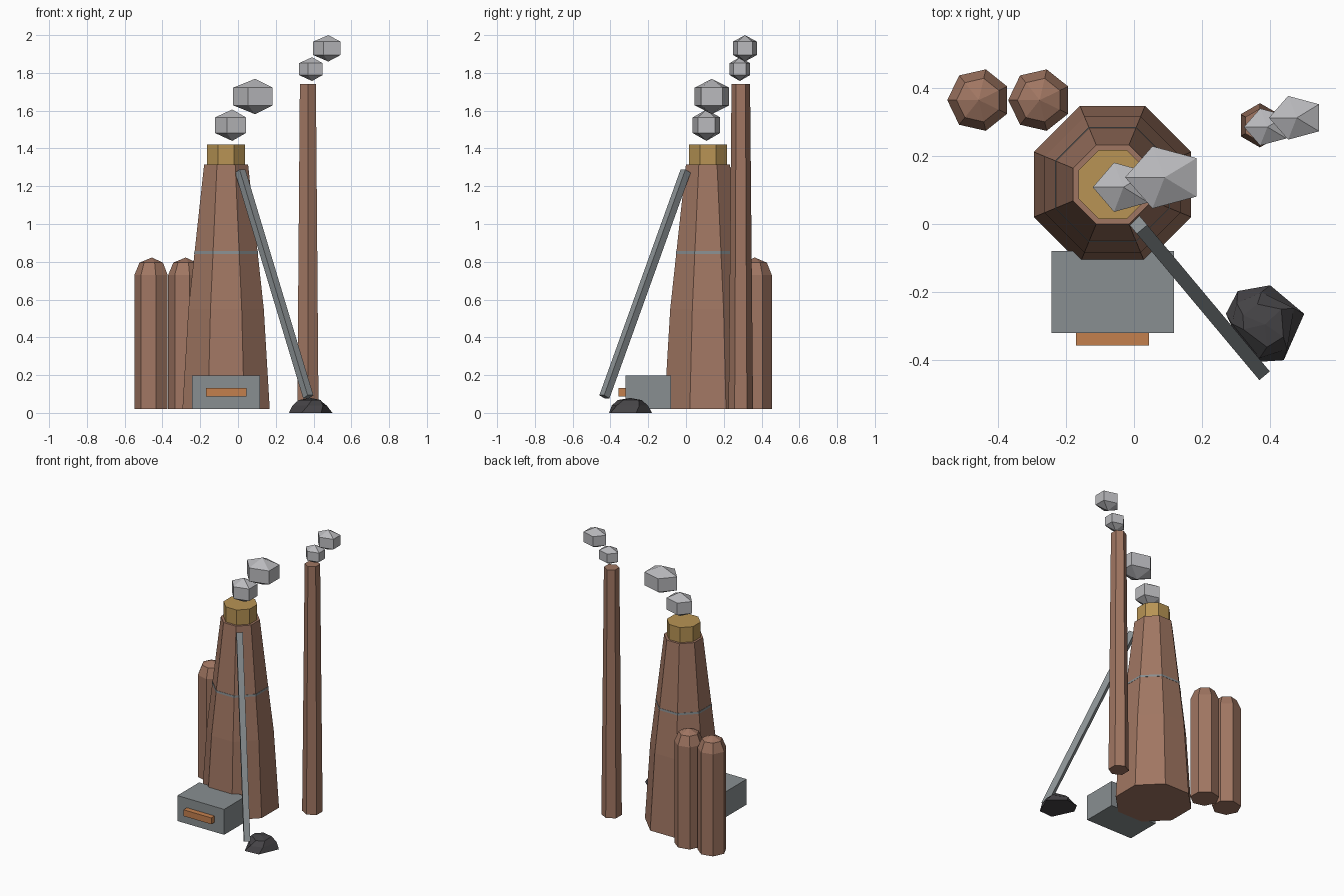
import bpy, math
from mathutils import Vector, Matrix

if "Cube" in bpy.data.objects:
    bpy.data.objects.remove(bpy.data.objects["Cube"])


def material(name, rgb):
    m = bpy.data.materials.new(name)
    m.diffuse_color = (*rgb, 1)
    m.use_nodes = True
    m.node_tree.nodes["Principled BSDF"].inputs["Base Color"].default_value = m.diffuse_color
    return m


BRICK = material("brick_brown", (0.352, 0.181, 0.122))
BRASS = material("brass", (0.479, 0.296, 0.089))
STEEL = material("steel_grey", (0.25, 0.275, 0.285))
GLOW = material("molten_orange", (0.552, 0.216, 0.076))
SMOKE = material("smoke_grey", (0.49, 0.49, 0.51))
COAL = material("coal_black", (0.06, 0.057, 0.062))


def make(name, verts, faces, mat):
    me = bpy.data.meshes.new(name)
    me.from_pydata(verts, [], faces)
    me.materials.append(mat)
    ob = bpy.data.objects.new(name, me)
    bpy.context.collection.objects.link(ob)
    return ob


def loft(name, rings, mat):
    """Skin equal-sized vertex rings from bottom to top; one-point rings make a tip."""
    verts, faces, starts = [], [], []
    for r in rings:
        starts.append(len(verts))
        verts += r
    n = max(len(r) for r in rings)
    for k in range(len(rings) - 1):
        a, b = starts[k], starts[k + 1]
        for i in range(n):
            j = (i + 1) % n
            if len(rings[k]) == 1:
                faces.append((a, b + j, b + i))
            elif len(rings[k + 1]) == 1:
                faces.append((a + i, a + j, b))
            else:
                faces.append((a + i, a + j, b + j, b + i))
    if len(rings[0]) > 1:
        faces.append(tuple(reversed(range(n))))
    if len(rings[-1]) > 1:
        faces.append(tuple(starts[-1] + i for i in range(n)))
    return make(name, verts, faces, mat)


def lathe(name, x, y, profile, sides, phase, mat, sx=1.0):
    """Turn (radius, z) profile points around a vertical axis."""
    rings = []
    for r, z in profile:
        if r == 0:
            rings.append([(x, y, z)])
            continue
        angles = [math.radians(phase) + math.tau * i / sides for i in range(sides)]
        rings.append([(x + r * sx * math.cos(a), y + r * math.sin(a), z) for a in angles])
    return loft(name, rings, mat)


def box(name, lo, hi, mat):
    (x0, y0, z0), (x1, y1, z1) = lo, hi
    rings = [[(x0, y0, z), (x1, y0, z), (x1, y1, z), (x0, y1, z)] for z in (z0, z1)]
    return loft(name, rings, mat)


# Furnace stack with thin band and brass mouth
FX, FY = -0.063, 0.116
lathe("furnace_stack", FX, FY, [(0.25, 0.02), (0.216, 0.55), (0.126, 1.315)], 8, 22.5, BRICK)
lathe("furnace_band", FX, FY, [(0.183, 0.842), (0.182, 0.856)], 8, 22.5, STEEL)
lathe("furnace_mouth", FX, FY, [(0.109, 1.29), (0.109, 1.42)], 8, 22.5, BRASS)

# Tall chimney
lathe("chimney", 0.37, 0.29, [(0.065, 0.02), (0.049, 1.742)], 6, 30, BRICK)

# Pair of domed stoves
R = 0.0926
for i, x in enumerate((-0.456, -0.277)):
    lathe(f"stove_{i + 1}", x, 0.364,
          [(R, 0.02), (R, 0.73), (R * 0.707, 0.73 + R * 0.707), (0, 0.73 + R)],
          7, 180, BRICK)

# Casting box with glowing tap
box("casting_box", (-0.243, -0.32, 0.02), (0.117, -0.08, 0.197), STEEL)
box("molten_tap", (-0.17, -0.357, 0.088), (0.044, -0.31, 0.132), GLOW)

# Inclined loading ramp
a, b = Vector((0.372, -0.432, 0.085)), Vector((0.012, -0.002, 1.28))
W = 0.02
rot = (b - a).to_track_quat('Z', 'Y').to_matrix().to_4x4()
xf = Matrix.Translation(a) @ rot
L = (b - a).length
ramp = box("loading_ramp", (-W, -W, 0), (W, W, L), STEEL)
ramp.data.transform(xf)

# Coal heap
CX, CY = 0.385, -0.295
outline = [(0.115, 0.031), (0.015, 0.115), (-0.08, 0.098),
           (-0.115, 0.031), (-0.048, -0.112), (0.055, -0.105)]
heap = []
for s, z, turn in ((1.0, 0.0, 0), (0.82, 0.038, 14), (0.55, 0.068, 28)):
    c, d = math.cos(math.radians(turn)) * s, math.sin(math.radians(turn)) * s
    heap.append([(CX + c * u - d * v, CY + d * u + c * v, z) for u, v in outline])
heap.append([(CX, CY, 0.079)])
loft("coal_heap", heap, COAL)

# Smoke puffs: five-sided squashed balls (x, y, z, x radius, y radius, z radius)
puffs = [(-0.031, 0.108, 1.523, 0.104, 0.088, 0.083),
         (0.09, 0.137, 1.675, 0.134, 0.111, 0.0935),
         (0.392, 0.285, 1.82, 0.08, 0.066, 0.063),
         (0.478, 0.312, 1.93, 0.094, 0.078, 0.07)]
for i, (x, y, z, rx, ry, rz) in enumerate(puffs):
    r = ry * 0.866
    lathe(f"smoke_puff_{i + 1}", x, y,
          [(0, z - rz), (r, z - rz / 2), (r, z + rz / 2), (0, z + rz)],
          5, 180, SMOKE, rx / ry)
